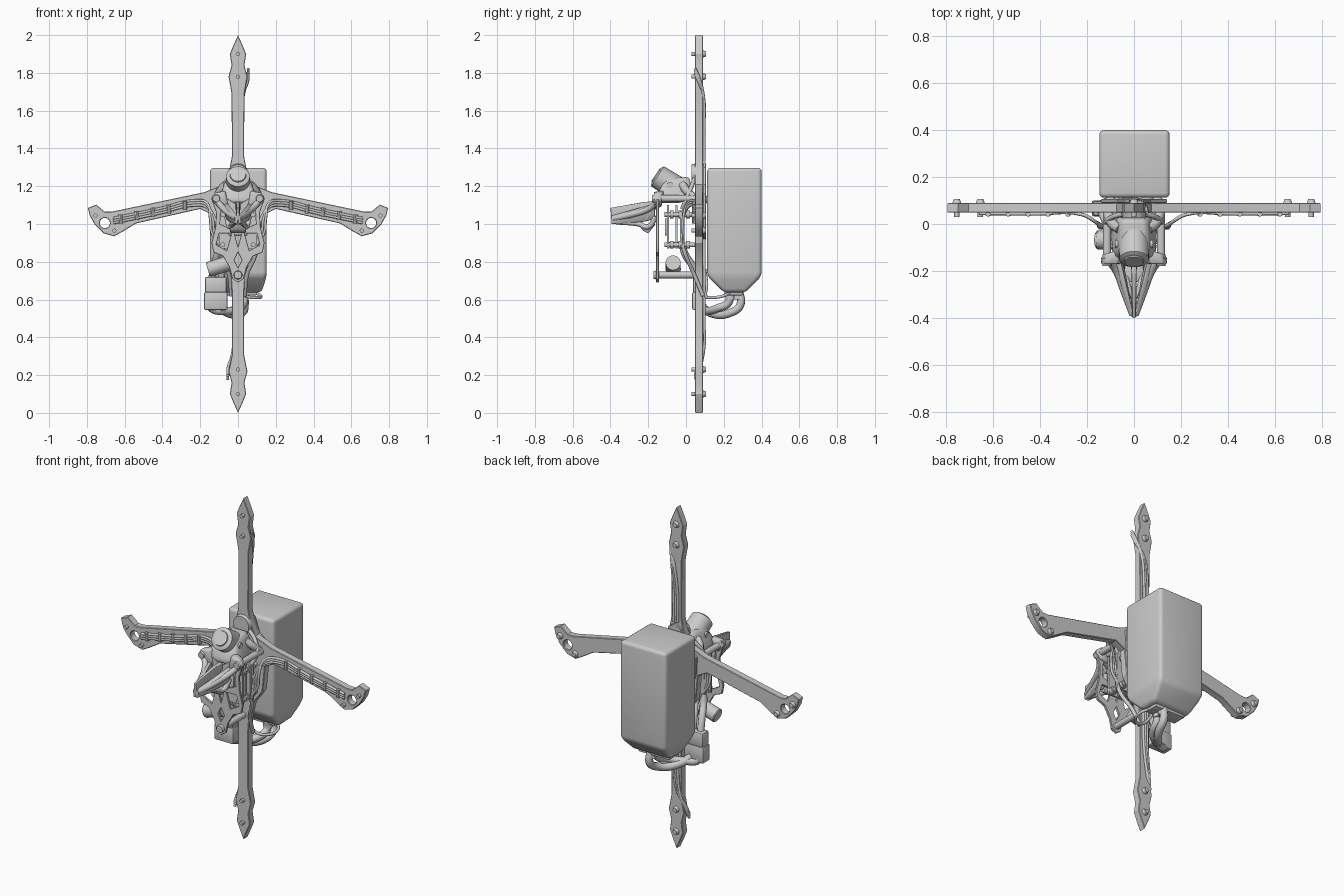
import bpy, bmesh, math
from mathutils import Vector, Matrix


def finish(name, me, angle=35):
    me.name = name
    me.shade_smooth()
    me.set_sharp_from_angle(angle=math.radians(angle))
    ob = bpy.data.objects.new(name, me)
    bpy.context.collection.objects.link(ob)
    return ob


def curve_mesh(name, cu):
    tmp = bpy.data.objects.new("tmp", cu)
    bpy.context.collection.objects.link(tmp)
    dg = bpy.context.evaluated_depsgraph_get()
    me = bpy.data.meshes.new_from_object(tmp.evaluated_get(dg))
    bpy.data.objects.remove(tmp)
    return me


def plate(name, half, y0, y1, holes=(), rounds=(), bevel=0.003):
    """Symmetric flat plate from a right-half (x, z) outline, with polygon and round holes."""
    cu = bpy.data.curves.new(name, 'CURVE')
    cu.dimensions, cu.fill_mode = '2D', 'BOTH'
    cu.extrude = (y1 - y0) / 2 - bevel
    cu.bevel_depth, cu.bevel_resolution, cu.offset = bevel, 0, -bevel
    loops = [list(half) + [(-x, z) for x, z in reversed(half) if x > 0]]
    for h in holes:
        loops.append(h)
        if min(x for x, z in h) > 0:
            loops.append([(-x, z) for x, z in h])
    for x, z, r in rounds:
        for s in ((1, -1) if x > 0 else (1,)):
            loops.append([(s * x + r * math.cos(i * math.pi / 10), z + r * math.sin(i * math.pi / 10)) for i in range(20)])
    for pts in loops:
        sp = cu.splines.new('POLY')
        sp.points.add(len(pts) - 1)
        sp.use_cyclic_u = True
        for p, (x, z) in zip(sp.points, pts):
            p.co = (x, z, 0, 1)
    me = curve_mesh(name, cu)
    me.transform(Matrix.Translation((0, (y0 + y1) / 2, 0)) @ Matrix.Rotation(math.pi / 2, 4, 'X'))
    return finish(name, me, 30)


def tube(name, pts, r, mirror=False):
    """Smooth round cable or bar through the points."""
    for s in ((1, -1) if mirror else (1,)):
        cu = bpy.data.curves.new(name, 'CURVE')
        cu.dimensions, cu.bevel_depth, cu.bevel_resolution = '3D', r, 2
        cu.resolution_u, cu.use_fill_caps = 6, True
        sp = cu.splines.new('BEZIER')
        sp.bezier_points.add(len(pts) - 1)
        for b, (x, y, z) in zip(sp.bezier_points, pts):
            b.co = (s * x, y, z)
            b.handle_left_type = b.handle_right_type = 'AUTO'
        finish(name, curve_mesh(name, cu), 50)


def cyl(name, a, b, r, r2=None, mirror=False, n=20):
    for s in ((1, -1) if mirror else (1,)):
        p, q = Vector((s * a[0], a[1], a[2])), Vector((s * b[0], b[1], b[2]))
        d = q - p
        bm = bmesh.new()
        bmesh.ops.create_cone(bm, cap_ends=True, segments=n, radius1=r, radius2=r if r2 is None else r2, depth=d.length,
                              matrix=Matrix.Translation((p + q) / 2) @ d.to_track_quat('Z', 'Y').to_matrix().to_4x4())
        me = bpy.data.meshes.new(name)
        bm.to_mesh(me)
        finish(name, me)


def hull(name, pts, bevel=0.0, seg=2, mirror=False):
    """Convex solid around the points, with softened edges."""
    for s in ((1, -1) if mirror else (1,)):
        bm = bmesh.new()
        vs = [bm.verts.new((s * x, y, z)) for x, y, z in pts]
        bmesh.ops.convex_hull(bm, input=vs)
        bmesh.ops.delete(bm, geom=[v for v in bm.verts if not v.link_faces], context='VERTS')
        bmesh.ops.dissolve_limit(bm, angle_limit=0.02, verts=bm.verts[:], edges=bm.edges[:])
        if bevel:
            bmesh.ops.bevel(bm, geom=bm.edges[:], offset=bevel, segments=seg, profile=0.5, affect='EDGES')
        bmesh.ops.recalc_face_normals(bm, faces=bm.faces[:])
        me = bpy.data.meshes.new(name)
        bm.to_mesh(me)
        finish(name, me, 40)


def box(name, x, y, z, bevel=0.0, **k):
    hull(name, [(a, b, c) for a in x for b in y for c in z], bevel, **k)


# Main frame plate: four arms and hub
frame = [(0, 2), (.025, 1.945), (.043, 1.9), (.034, 1.84), (.05, 1.78), (.034, 1.69), (.032, 1.36), (.045, 1.29),
         (.075, 1.21), (.18, 1.168), (.67, 1.065), (.705, 1.065), (.73, 1.085), (.75, 1.103), (.795, 1.085), (.785, 1.045),
         (.76, 1.0), (.71, .95), (.655, .935), (.61, .96), (.54, 1.003), (.2, 1.08), (.14, 1.05), (.125, .9),
         (.06, .81), (.038, .72), (.032, .64), (.032, .31), (.05, .22), (.034, .16), (.043, .1), (.025, .055), (0, 0)]
plate("arm_frame", frame, .048, .09, rounds=[(.705, 1.005, .027)])

# Rear clamp plate under the battery
plate("rear_clamp_plate", [(0, 1.325), (.04, 1.3), (.07, 1.21), (.14, 1.16), (.135, 1.06), (.1, .95), (.04, .92), (0, .92)],
      .09, .106)

# Front plate with cut-outs
front = [(0, 1.1), (.09, 1.155), (.125, 1.16), (.14, 1.13), (.115, 1.06), (.12, .98), (.14, .9), (.13, .85),
         (.08, .83), (.045, .77), (.03, .71), (0, .69)]
plate("front_plate", front, -.158, -.144,
      holes=[[(.035, 1.05), (.09, 1.09), (.095, 1.0), (.05, .98)], [(.035, .95), (.1, .95), (.115, .89), (.06, .86)],
             [(0, .85), (.02, .81), (0, .77), (-.02, .81)], [(0, 1.0), (.018, .95), (0, .88), (-.018, .95)]], bevel=.002)

# Motor screws at the arm tips
for x, z in [(0, 1.9), (0, 1.78), (0, .23), (0, .1), (.755, 1.045), (.655, .965)]:
    cyl("motor_screw", (x, .03, z), (x, .095, z), .011, mirror=x > 0, n=12)
    cyl("motor_screw_head", (x, .088, z), (x, .106, z), .02, .013, mirror=x > 0, n=14)

# Standoffs, hub boss and plate screws
cyl("bottom_standoff", (0, -.145, .73), (0, .05, .73), .018)
cyl("bottom_standoff_screw", (0, -.172, .73), (0, -.155, .73), .02, .024)
cyl("top_standoff", (.115, -.145, 1.135), (.115, .05, 1.135), .018, mirror=True)
cyl("top_standoff_screw", (.115, -.18, 1.135), (.115, -.155, 1.135), .018, .025, mirror=True)
cyl("hub_boss", (0, .028, 1.265), (0, .05, 1.265), .05, .055)
cyl("rear_screw", (.1, .1, 1.13), (.1, .112, 1.13), .025, .018, mirror=True)

# Electronics stack
for y, w in ((-.1, .1), (-.055, .085), (-.02, .11)):
    box("circuit_board", (-w, w), (y, y + .011), (.87, 1.1))
box("processor_block", (-.05, .05), (-.112, -.1), (.94, 1.03), .003)
box("power_chips", (.06, .1), (-.032, -.02), (.89, 1.07), mirror=True)
box("stack_plug", (-.04, .04), (-.09, -.03), (.875, .905), .004)
for z in (.89, 1.05):
    cyl("stack_post", (.08, -.115, z), (.08, .05, z), .013, mirror=True, n=12)
    for y in (-.085, -.04, .0):
        cyl("rubber_spacer", (.08, y, z), (.08, y + .02, z), .021, mirror=True, n=14)

# Camera mount: lens barrel on a flared body
cyl("lens_barrel", (0, -.02, 1.17), (0, -.15, 1.252), .066, .063, n=28)
cyl("lens_rim", (0, -.15, 1.252), (0, -.157, 1.2565), .063, .05, n=28)
cyl("lens_glass", (0, -.15, 1.252), (0, -.162, 1.26), .046, .04, n=24)
hull("camera_mount_body", [(x * s, y, z) for s in (1, -1) for x, y, z in
                           [(.06, -.11, 1.24), (.055, .02, 1.25), (.085, .03, 1.15), (.1, -.03, 1.11), (.095, -.15, 1.16), (.08, -.16, 1.11)]], .018, 3)
hull("camera_mount_lug", [(.07, -.17, 1.17), (.125, -.17, 1.165), (.143, -.17, 1.13), (.12, -.17, 1.1), (.05, -.17, 1.08),
                          (.06, -.11, 1.18), (.12, -.13, 1.165), (.138, -.13, 1.13), (.115, -.13, 1.1), (.05, -.13, 1.09)], .006, mirror=True)
tube("camera_side_arm", [(.06, -.02, 1.21), (.09, .0, 1.18), (.11, .04, 1.14)], .022, mirror=True)
cyl("camera_pivot", (.05, -.085, 1.205), (.08, -.085, 1.205), .018, mirror=True, n=14)

# Pointed nose guard
hull("nose_wall", [(.055, -.165, 1.11), (.085, -.165, 1.1), (.065, -.165, 1.03), (.045, -.165, 1.03), (.0, -.395, 1.045), (.014, -.395, 1.04),
                   (.012, -.395, 1.0), (0, -.395, 1.0), (.05, -.22, 1.01)], .004, mirror=True)
hull("nose_ridge", [(.012, -.16, 1.12), (-.012, -.16, 1.12), (.01, -.22, 1.117), (-.01, -.22, 1.117), (.006, -.4, 1.085), (-.006, -.4, 1.085),
                    (.01, -.395, 1.02), (-.01, -.395, 1.02), (.012, -.16, 1.075), (-.012, -.16, 1.075)], .004)
tube("nose_rail", [(.11, -.155, 1.12), (.08, -.19, 1.085), (.04, -.29, 1.05), (.004, -.385, 1.03)], .017, mirror=True)
tube("nose_lower_prong", [(.06, -.16, 1.04), (.045, -.2, .985), (.03, -.25, 1.0), (.003, -.37, 1.012)], .014, mirror=True)
hull("nose_lower_wall", [(-.04, -.2, .95), (.04, -.2, .95), (-.04, -.23, .965), (.04, -.23, .965), (-.05, -.16, 1.0), (.05, -.16, 1.0),
                         (.04, -.25, 1.0), (-.04, -.25, 1.0)], .006)

# Battery with tapered lead end
hull("battery", [(x, y, z) for x in (-.148, .152) for y in (.112, .4) for z in (.725, 1.297)] +
     [(x, y, .638) for x in (-.12, .125) for y in (.2, .315)], .02, 4)
box("battery_lead_end", (-.1, .1), (.215, .3), (.622, .66), .006)
for y in (.235, .275):
    cyl("lead_collar", (.03, y, .6), (.03, y, .63), .026)
tube("battery_lead", [(.03, .28, .65), (.035, .287, .57), (.02, .23, .528), (-.04, .15, .523), (-.09, .085, .565), (-.09, .068, .6)], .022)
tube("battery_lead", [(.03, .225, .65), (.03, .225, .585), (.01, .17, .555), (-.07, .11, .54), (-.14, .08, .555), (-.145, .068, .6)], .022)
tube("balance_lead", [(.08, .24, .64), (.12, .2, .62), (.1, .13, .61), (.04, .105, .62), (-.02, .11, .68), (-.05, .1, .76)], .008)

# Power connector, leads to the board and capacitor
box("connector_socket", (-.18, -.055), (.033, .1), (.545, .64), .008)
box("connector_plug", (-.176, -.06), (.036, .097), (.635, .72), .01)
for x in (-.14, -.09):
    tube("board_lead", [(x, .066, .7), (x + .01, .04, .77), (x + .03, -.005, .84), (x + .04, -.02, .89)], .02)
cyl("capacitor", (-.155, -.068, .76), (-.04, -.068, .795), .04, n=24)
cyl("capacitor_rim", (-.16, -.068, .7585), (-.15, -.068, .7615), .034, .041, n=24)

# Motor wires along the side arms, tied down, and bundles beside the stack
for k in (-1, 0, 1):
    d = k * .012
    tube("side_motor_wire", [(.66, .045, 1.018 + d), (.42, .043, 1.068 + d), (.22, .04, 1.112 + d), (.165, .01, 1.1 + d), (.135 + d, -.015, 1.03),
                             (.125 + d, -.015, .95), (.1, -.015, .89 + d)], .0075, mirror=True)
    tube("upper_motor_wire", [(.055, .048, 1.81 + d), (.05, .07, 1.76 + d), (.02 + d * .6, .094, 1.67), (d, .096, 1.5), (d, .096, 1.33)], .0075)
    tube("lower_motor_wire", [(-.055, .048, .19 + d), (-.05, .07, .24 + d), (-.02 + d * .6, .094, .33), (d, .096, .5), (d, .096, .93)], .0075)
for i in range(5):
    x = .28 + i * .085
    z = 1.098 - (x - .28) * .21
    cyl("wire_tie", (x, .042, z - .024), (x + .002, .042, z + .024), .011, mirror=True, n=8)
tube("stack_wire", [(.1, -.02, 1.08), (.12, -.0, 1.13), (.09, .03, 1.2), (.04, .045, 1.24)], .011, mirror=True)
tube("lower_stack_wire", [(.1, -.02, .89), (.09, .0, .83), (.05, .04, .74), (.035, .09, .62)], .011, mirror=True)
